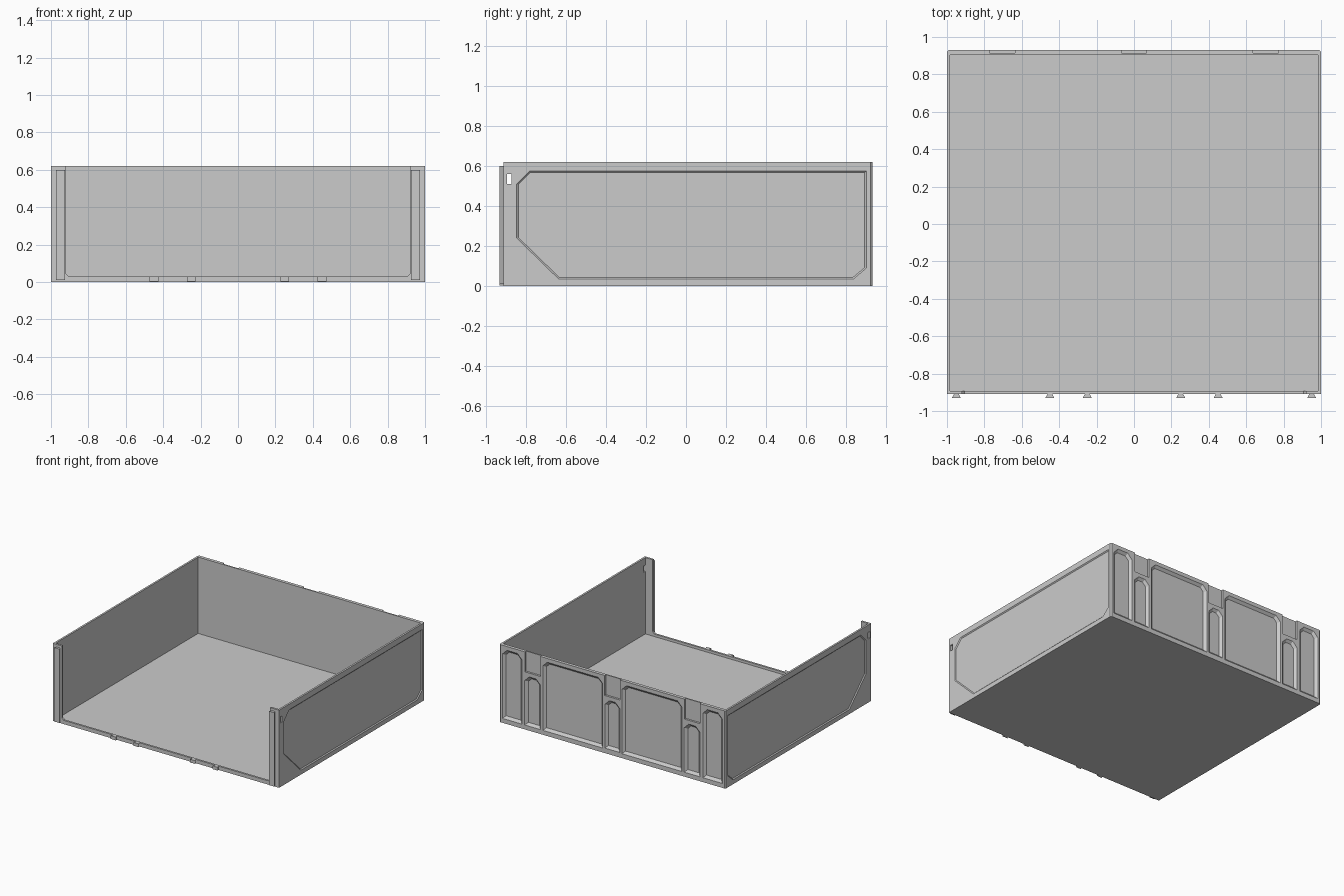
import bpy, bmesh

if "Cube" in bpy.data.objects:
    bpy.data.objects.remove(bpy.data.objects["Cube"])

TOP = 0.62
BACK = 0.93
FRONT = -0.91


def mesh_object(name, lofts):
    """Each loft is a pair of matching 3D outlines bridged into a closed solid."""
    bm = bmesh.new()
    for a, b in lofts:
        va = [bm.verts.new(p) for p in a]
        vb = [bm.verts.new(p) for p in b]
        bm.faces.new(va)
        bm.faces.new(vb[::-1])
        n = len(va)
        for i in range(n):
            j = (i + 1) % n
            bm.faces.new((va[i], va[j], vb[j], vb[i]))
    bmesh.ops.recalc_face_normals(bm, faces=bm.faces[:])
    me = bpy.data.meshes.new(name)
    bm.to_mesh(me)
    bm.free()
    ob = bpy.data.objects.new(name, me)
    bpy.context.collection.objects.link(ob)
    return ob


def rect(x0, x1, y0, y1):
    return [(x0, y0), (x1, y0), (x1, y1), (x0, y1)]


def along_x(pts, x):
    return [(x, a, b) for a, b in pts]


def along_y(pts, y):
    return [(a, y, b) for a, b in pts]


def along_z(pts, z):
    return [(a, b, z) for a, b in pts]


def box(x0, x1, y0, y1, z0, z1):
    r = rect(x0, x1, y0, y1)
    return along_z(r, z0), along_z(r, z1)


def carve(ob, lofts):
    cutter = mesh_object("cutter", lofts)
    cutter.hide_render = True
    m = ob.modifiers.new("carve", 'BOOLEAN')
    m.operation = 'DIFFERENCE'
    m.solver = 'EXACT'
    m.object = cutter
    bpy.context.view_layer.objects.active = ob
    bpy.ops.object.modifier_apply(modifier=m.name)
    bpy.data.objects.remove(cutter, do_unlink=True)


def mirror_x(ob):
    ob.modifiers.new("mirror", 'MIRROR').use_axis[0] = True


# Floor
mesh_object("floor", [box(-0.99, 0.99, FRONT + 0.005, 0.91, 0, 0.01)])

# Side walls with a recessed panel and a through slot near the front
def panel(i):
    return [(-0.845 + i, 0.24 + i * .4), (-0.635 + i * .4, 0.035 + i),
            (0.835 - i * .4, 0.035 + i), (0.90 - i, 0.09 + i * .4),
            (0.90 - i, 0.575 - i), (-0.78 + i * .4, 0.575 - i),
            (-0.845 + i, 0.51 - i * .4)]


side = mesh_object("side_wall", [box(0.985, 1.0, FRONT + 0.012, 0.91, 0, TOP)])
carve(side, [(along_x(panel(-0.002), 1.002), along_x(panel(0.008), 0.993)),
             box(0.97, 1.02, -0.893, -0.87, 0.51, 0.56)])
mirror_x(side)

# Front frame: two posts joined by a low sill
half = [(1, 0), (1, TOP), (0.92, TOP), (0.92, 0.045), (0.905, 0.03)]
u_shape = half + [(-x, z) for x, z in reversed(half)]
mesh_object("front_frame", [(along_y(u_shape, FRONT), along_y(u_shape, FRONT + 0.016))])

# Dovetail rails on the posts and short dovetail tabs on the sill
def dovetail(x, z0, z1):
    p = [(x - 0.012, FRONT + 0.002), (x - 0.024, -0.93),
         (x + 0.024, -0.93), (x + 0.012, FRONT + 0.002)]
    return along_z(p, z0), along_z(p, z1)


rails = mesh_object("front_rail", [dovetail(0.95, 0.01, 0.60)])
mirror_x(rails)
tabs = mesh_object("sill_tab", [dovetail(x, 0.004, 0.03) for x in (0.25, 0.45)])
mirror_x(tabs)

# Back wall with chamfered outer corners
plan = [(-1, 0.904), (1, 0.904), (1, BACK - 0.01), (0.99, BACK),
        (-0.99, BACK), (-1, BACK - 0.01)]
back = mesh_object("back_wall", [(along_z(plan, 0), along_z(plan, TOP))])


# Sloped pockets with clipped upper corners
def pocket(x0, x1, z0, z1, c=0.04):
    def outline(i):
        k = i * 0.4
        return [(x0 + i, z0 + i), (x1 - i, z0 + i), (x1 - i, z1 - c - k),
                (x1 - c - k, z1 - i), (x0 + c + k, z1 - i), (x0 + i, z1 - c - k)]
    return along_y(outline(-0.002), BACK + 0.002), along_y(outline(0.02), BACK - 0.018)


cuts = [pocket(-0.066, 0.066, 0.04, 0.43)]
for x0, x1, z1 in ((0.07 + 0.015, 0.615, 0.59), (0.635, 0.775, 0.43), (0.80, 0.972, 0.59)):
    cuts.append(pocket(x0, x1, 0.035, z1))
    cuts.append(pocket(-x1, -x0, 0.035, z1))
# Open-topped receiving slots
for x in (-0.705, 0, 0.705):
    cuts.append(box(x - 0.068, x + 0.068, BACK - 0.016, BACK + 0.01, 0.46, TOP + 0.01))
carve(back, cuts)
